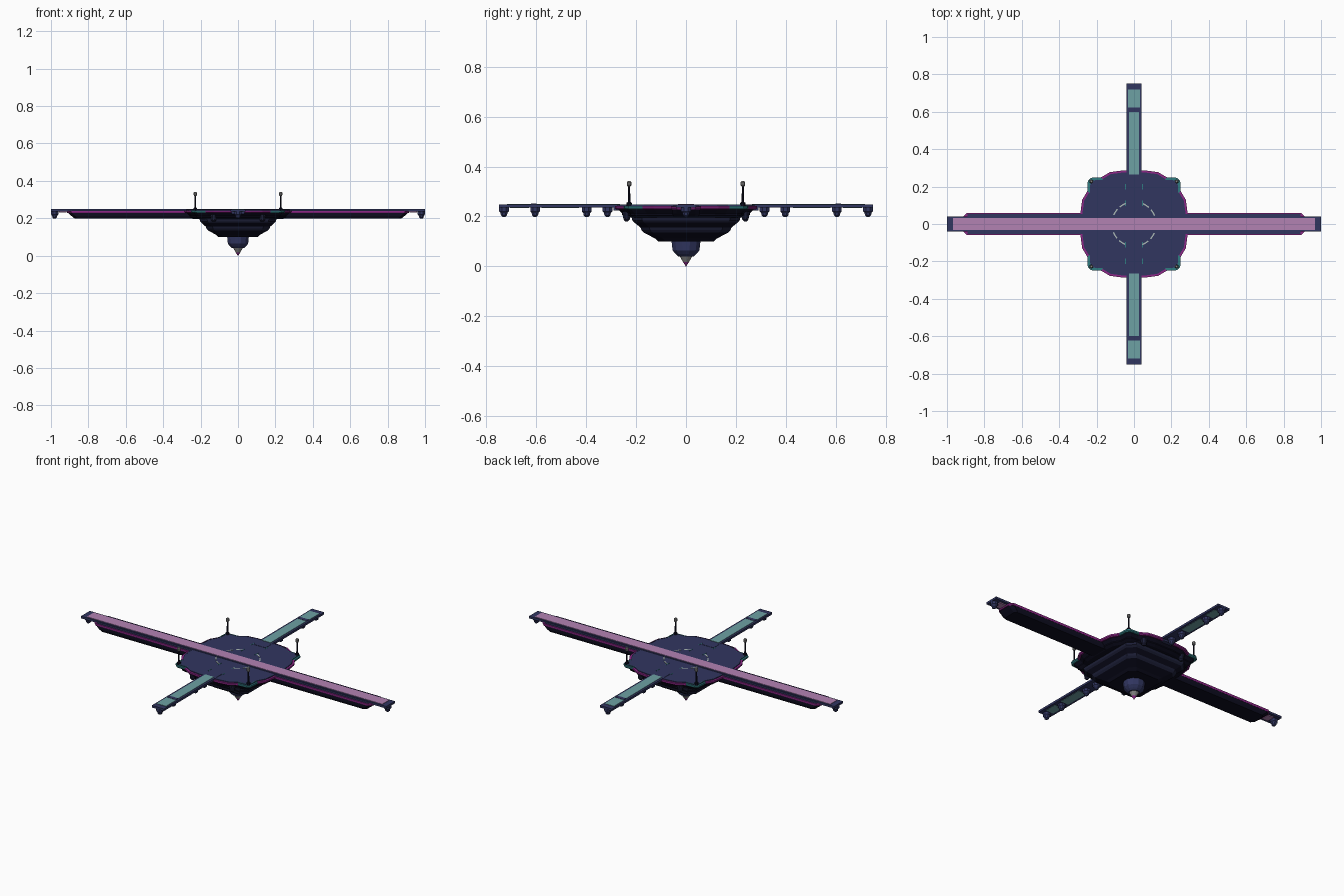
import bpy, bmesh, math

if "Cube" in bpy.data.objects:
    bpy.data.objects.remove(bpy.data.objects["Cube"])


def mat(name, r, g, b):
    m = bpy.data.materials.new(name)
    m.diffuse_color = (r, g, b, 1)
    m.use_nodes = True
    m.node_tree.nodes["Principled BSDF"].inputs["Base Color"].default_value = m.diffuse_color
    return m


NAVY = mat("navy", .031, .037, .118)
BLACK = mat("dark_hull", .004, .004, .014)
BAND = mat("hull_band", .012, .014, .04)
PINK = mat("mauve", .45, .225, .45)
TEAL = mat("teal", .155, .355, .37)
DEEP_TEAL = mat("deep_teal", .03, .2, .22)
MAGENTA = mat("magenta", .27, .02, .25)
GREY = mat("grey", .24, .24, .24)
PALE = mat("pale_grey", .42, .5, .47)


def finish(name, bm, mats, rule=None):
    bmesh.ops.recalc_face_normals(bm, faces=bm.faces)
    me = bpy.data.meshes.new(name)
    if rule:
        for f in bm.faces:
            f.material_index = rule(f.calc_center_median())
    bm.to_mesh(me)
    bm.free()
    for m in mats:
        me.materials.append(m)
    ob = bpy.data.objects.new(name, me)
    bpy.context.collection.objects.link(ob)
    return ob


def loft(name, rings, mats, rule=None, at=(0, 0), closed=False):
    """Stack outlines [(z, [(x, y), ...]), ...]; capped, or closed into a ring."""
    bm = bmesh.new()
    loops = [[bm.verts.new((x + at[0], y + at[1], z)) for x, y in pts] for z, pts in rings]
    n = len(loops[0])
    for a, b in zip(loops, loops[1:] + (loops[:1] if closed else [])):
        for i in range(n):
            j = (i + 1) % n
            bm.faces.new((a[i], a[j], b[j], b[i]))
    if not closed:
        bm.faces.new(loops[0])
        bm.faces.new(loops[-1])
    return finish(name, bm, mats, rule)


def box(name, x0, x1, y0, y1, z0, z1, m):
    pts = [(x0, y0), (x1, y0), (x1, y1), (x0, y1)]
    return loft(name, [(z0, pts), (z1, pts)], [m])


def ngon(r, n=8):
    return [(r * math.cos(math.tau * (i + .5) / n), r * math.sin(math.tau * (i + .5) / n)) for i in range(n)]


def oct_rect(hx, hy, c):
    return [(hx, -hy + c), (hx, hy - c), (hx - c, hy), (-hx + c, hy),
            (-hx, hy - c), (-hx, -hy + c), (-hx + c, -hy), (hx - c, -hy)]


def turned(name, rings, mats, at=(0, 0), n=8, rule=None):
    return loft(name, [(z, ngon(r, n)) for z, r in rings], mats, rule, at)


# plaza outline: bulged sides and clipped corners, one quarter repeated
half = [(.07, .285), (.13, .277), (.175, .25), (.23, .247)]
side = [(-x, y) for x, y in reversed(half)] + half


def plaza(s):
    out = []
    for q in range(4):
        c, d = [(1, 0), (0, 1), (-1, 0), (0, -1)][q]
        out += [(s * (x * c - y * d), s * (x * d + y * c)) for x, y in reversed(side)]
    return out


def corner(c):
    return int(min(abs(c.x), abs(c.y)) > .155)


# central plaza with magenta bulges and teal corners
loft("plaza_deck", [(.236, plaza(.962)), (.246, plaza(.962))], [NAVY])
loft("plaza_rim", [(.228, plaza(.9)), (.228, plaza(.985)), (.233, plaza(1)), (.242, plaza(1)), (.242, plaza(.9))],
     [MAGENTA, DEEP_TEAL], corner, closed=True)
loft("corner_inlay", [(.246, plaza(.945)), (.2468, plaza(.945)), (.2468, plaza(.962)), (.246, plaza(.962))],
     [NAVY, DEEP_TEAL], corner, closed=True)
loft("plaza_underside", [(.196, plaza(.84)), (.206, plaza(.9)), (.212, plaza(.9)), (.229, plaza(.96))], [BLACK])

# stepped hull under the plaza
tiers = [(.1, .105, .03), (.112, .118, .03), (.135, .16, .035), (.145, .168, .035),
         (.155, .172, .035), (.175, .195, .04), (.184, .203, .04), (.198, .206, .04)]
loft("stepped_hull", [(z, oct_rect(h, h * 1.06, c)) for z, h, c in tiers], [BLACK, BAND],
     lambda c: int(.135 < c.z < .155 or .175 < c.z))

# hub and pointed tip
turned("hub", [(.04, .032), (.05, .044), (.064, .056), (.102, .06)], [NAVY], n=12)
turned("tip", [(0, .001), (.018, .013), (.042, .027)], [GREY, MAGENTA], n=12,
       rule=lambda c: int(c.z < .018))

# long beam along x
box("beam_top", -1, 1, -.041, .041, .236, .2485, NAVY)
box("beam_strip", -.968, .968, -.032, .032, .2485, .2505, PINK)
loft("beam_keel", [(.198, oct_rect(.872, .05, .015)), (.212, oct_rect(.89, .056, .018)),
                   (.228, oct_rect(.908, .057, .02))], [BLACK])
loft("beam_trim", [(.228, oct_rect(.912, .058, .022)), (.233, oct_rect(.915, .06, .022)),
                   (.24, oct_rect(.915, .06, .022))], [MAGENTA])
for s in (-1, 1):
    box("beam_ledge", -.89, .89, min(s * .04, s * .053), max(s * .04, s * .053), .236, .243, NAVY)
    box("beam_end_plate", s * .938 - .02, s * .938 + .02, -.025, .025, .231, .236, PINK)

# cross arms along y
for s in (-1, 1):
    def span(name, a, b, w, z0, z1, m):
        box(name, -w, w, min(s * a, s * b), max(s * a, s * b), z0, z1, m)
    span("arm", .2, .75, .04, .235, .2475, NAVY)
    span("arm_inner_strip", .265, .6, .028, .2475, .2495, TEAL)
    span("arm_outer_strip", .622, .718, .031, .2475, .2495, TEAL)
    span("arm_crossbar", .6, .622, .028, .2475, .251, NAVY)
    span("arm_under_plate", .43, .58, .026, .233, .235, TEAL)
    span("arm_outer_under_plate", .63, .705, .026, .233, .235, TEAL)
    span("arm_bracket", .24, .29, .034, .224, .235, NAVY)

# pods hanging under arms and beam ends
POD = [(.198, .006), (.204, .013), (.214, .015), (.22, .021), (.237, .021)]
for s in (-1, 1):
    for y in (.315, .398, .605, .73):
        turned("arm_pod", POD, [NAVY], (0, s * y))
    turned("beam_end_pod", POD, [NAVY], (s * .98, 0))
    for t in (-1, 1):
        turned("corner_pod", [(.18, .006), (.188, .014), (.22, .018)], [BAND], (s * .13, t * .238))

# corner masts with lamp heads
for sx in (-1, 1):
    for sy in (-1, 1):
        p = (sx * .228, sy * .228)
        turned("mast", [(.24, .011), (.254, .011), (.258, .005), (.32, .004)], [BLACK], p, 6)
        turned("mast_lamp", [(.32, .006), (.325, .01), (.336, .01), (.341, .006)], [GREY], p)


# painted ring segments and dashes on the deck
def arc(name, r, w, a0, a1, m):
    steps = 6
    ang = [math.radians(a0 + (a1 - a0) * i / steps) for i in range(steps + 1)]
    pts = [((r + w) * math.cos(a), (r + w) * math.sin(a)) for a in ang]
    pts += [(r * math.cos(a), r * math.sin(a)) for a in reversed(ang)]
    loft(name, [(.246, pts), (.2475, pts)], [m])


for q in range(4):
    arc("deck_arc", .115, .007, q * 90 + 22, q * 90 + 40, PALE)
    arc("deck_arc", .115, .007, q * 90 + 48, q * 90 + 66, PALE)
for sx in (-1, 1):
    for sy in (-1, 1):
        for y in (.11, .2):
            box("deck_dash", sx * .045 - .002, sx * .045 + .002, sy * y - .015, sy * y + .015, .246, .2472, DEEP_TEAL)
